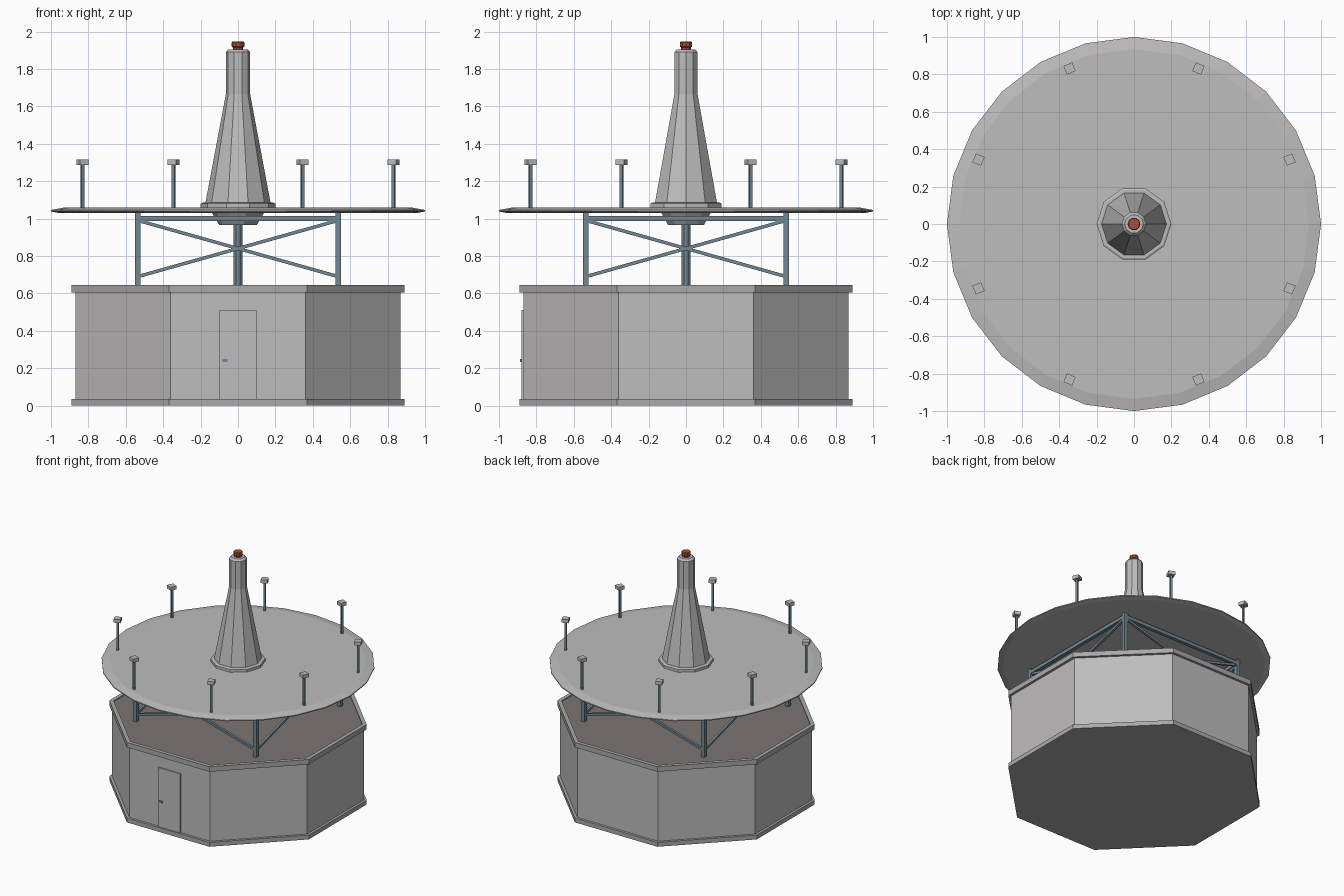
import bpy, bmesh, math
from mathutils import Vector

if "Cube" in bpy.data.objects:
    bpy.data.objects.remove(bpy.data.objects["Cube"])


def mat(name, r, g, b):
    m = bpy.data.materials.new(name)
    m.diffuse_color = (r, g, b, 1)
    m.use_nodes = True
    m.node_tree.nodes["Principled BSDF"].inputs["Base Color"].default_value = m.diffuse_color
    return m


GREY = mat("light grey", 0.52, 0.51, 0.51)
TRIM = mat("trim grey", 0.40, 0.40, 0.40)
ROOF = mat("roof brown grey", 0.20, 0.175, 0.17)
STEEL = mat("blue steel", 0.17, 0.245, 0.29)
RED = mat("lamp red", 0.42, 0.08, 0.035)


def finish(bm, name, material):
    bmesh.ops.recalc_face_normals(bm, faces=bm.faces[:])
    me = bpy.data.meshes.new(name)
    bm.to_mesh(me)
    bm.free()
    me.materials.append(material)
    ob = bpy.data.objects.new(name, me)
    bpy.context.collection.objects.link(ob)
    return ob


def lathe(name, profile, n, material, phase=0.0, ring=False):
    """Turn (radius, z) points into an n-sided solid; ring closes the profile."""
    bm = bmesh.new()
    rows = [[bm.verts.new((r * math.cos(phase + math.tau * i / n),
                           r * math.sin(phase + math.tau * i / n), z))
             for i in range(n)] for r, z in profile]
    pairs = list(zip(rows, rows[1:]))
    if ring:
        pairs.append((rows[-1], rows[0]))
    else:
        bm.faces.new(rows[0])
        bm.faces.new(rows[-1])
    for a, b in pairs:
        for i in range(n):
            j = (i + 1) % n
            bm.faces.new((a[i], a[j], b[j], b[i]))
    return finish(bm, name, material)


def box(name, centre, size, material, turn=0.0):
    bm = bmesh.new()
    bmesh.ops.create_cube(bm, size=1)
    bmesh.ops.scale(bm, vec=size, verts=bm.verts)
    ob = finish(bm, name, material)
    ob.location = centre
    ob.rotation_euler.z = turn
    return ob


def beam(name, a, b, w, material):
    a, b = Vector(a), Vector(b)
    ob = box(name, (a + b) / 2, (w, w, (b - a).length), material)
    ob.rotation_euler = (b - a).to_track_quat('Z', 'Y').to_euler()
    return ob


# Octagonal building (radii given as distance to the flats)
K = 1 / math.cos(math.pi / 8)
P8 = math.pi / 8
lathe("plinth", [(0.89 * K, 0), (0.89 * K, 0.035)], 8, TRIM, P8)
lathe("walls", [(0.87 * K, 0.03), (0.87 * K, 0.61)], 8, GREY, P8)
lathe("roof_trim", [(0.86 * K, 0.605), (0.89 * K, 0.605), (0.89 * K, 0.645), (0.86 * K, 0.645)],
      8, TRIM, P8, ring=True)
lathe("roof", [(0.865 * K, 0.60), (0.865 * K, 0.638)], 8, ROOF, P8)

# Door
box("door", (0, -0.872, 0.273), (0.197, 0.014, 0.476), GREY)
box("door_handle", (-0.07, -0.881, 0.242), (0.026, 0.012, 0.015), STEEL)

# Support frame: corner posts, top beams, crossed braces
S = 0.535
corners = [(S, -S), (S, S), (-S, S), (-S, -S)]
for i, (x, y) in enumerate(corners):
    x2, y2 = corners[(i + 1) % 4]
    box(f"frame_post_{i}", (x, y, 0.834), (0.03, 0.03, 0.4), STEEL)
    beam(f"frame_top_beam_{i}", (x, y, 1.0), (x2, y2, 1.0), 0.028, STEEL)
    beam(f"frame_brace_up_{i}", (x, y, 0.69), (x2, y2, 0.99), 0.018, STEEL)
    beam(f"frame_brace_down_{i}", (x, y, 0.99), (x2, y2, 0.69), 0.018, STEEL)
lathe("centre_post", [(0.025, 0.63), (0.025, 0.98)], 8, STEEL, P8)

# Round counterpoise deck
lathe("deck", [(0.96, 1.03), (1.0, 1.038), (1.0, 1.046), (0.935, 1.058)], 24, GREY)

# Central cone with collars and lamp
lathe("lower_collar", [(0.1, 0.965), (0.14, 1.032)], 10, TRIM)
lathe("cone_collar", [(0.2, 1.055), (0.2, 1.08), (0.19, 1.085)], 10, GREY)
lathe("antenna_cone", [(0.175, 1.08), (0.065, 1.665), (0.065, 1.89), (0.05, 1.905)], 10, GREY)
lathe("lamp", [(0.028, 1.90), (0.028, 1.915), (0.034, 1.92), (0.034, 1.942), (0.03, 1.947)], 10, RED)

# Ring of monitor antennas
for i in range(8):
    a = P8 + i * math.pi / 4
    x, y = 0.9 * math.cos(a), 0.9 * math.sin(a)
    box(f"monitor_pole_{i}", (x, y, 1.17), (0.016, 0.016, 0.24), STEEL, a)
    box(f"monitor_head_{i}", (x, y, 1.301), (0.05, 0.05, 0.028), GREY, a)
